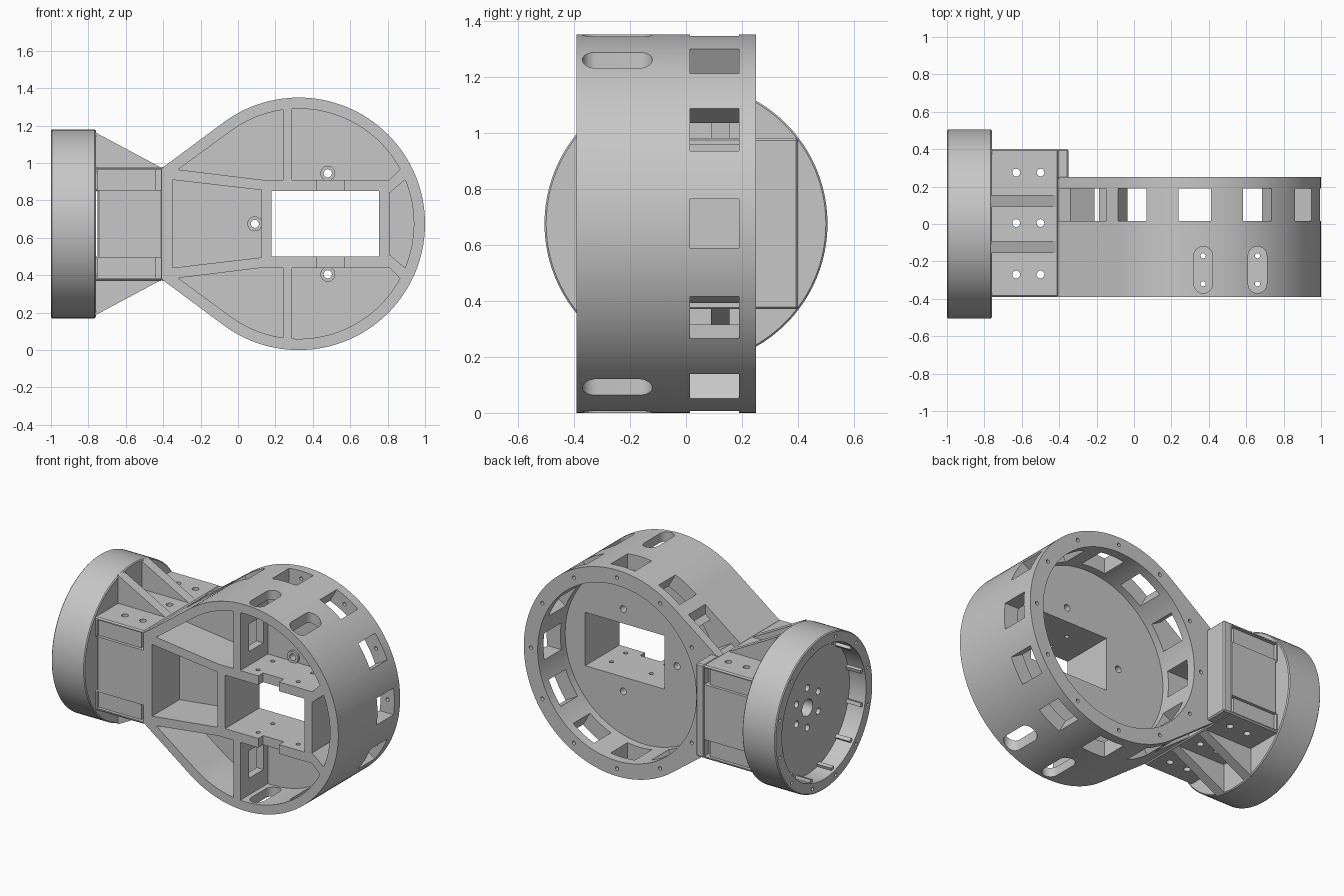
import bpy, bmesh, math
from math import cos, sin, radians

cube = bpy.data.objects.get("Cube")
if cube:
    bpy.data.objects.remove(cube, do_unlink=True)

grey = bpy.data.materials.new("plain grey")
grey.use_nodes = True
grey.diffuse_color = (0.57, 0.57, 0.57, 1)
grey.node_tree.nodes["Principled BSDF"].inputs["Base Color"].default_value = (0.57, 0.57, 0.57, 1)

CX, CZ = 0.325, 0.675      # centre of the round body
R = 0.675
FRONT, BACK = -0.39, 0.25
FLOOR = -0.105             # front pocket floor
CAVITY = -0.035            # back cavity floor


def place(axis, u, v, w):
    return {"x": (w, u, v), "y": (u, w, v), "z": (u, v, w)}[axis]


def solid(name, pieces):
    """One mesh from prisms: (axis, outline, low, high)."""
    bm = bmesh.new()
    for axis, outline, lo, hi in pieces:
        a = [bm.verts.new(place(axis, u, v, lo)) for u, v in outline]
        b = [bm.verts.new(place(axis, u, v, hi)) for u, v in outline]
        bm.faces.new(a)
        bm.faces.new(b[::-1])
        for i in range(len(a)):
            j = (i + 1) % len(a)
            bm.faces.new((a[j], a[i], b[i], b[j]))
    bmesh.ops.recalc_face_normals(bm, faces=bm.faces)
    me = bpy.data.meshes.new(name)
    bm.to_mesh(me)
    bm.free()
    ob = bpy.data.objects.new(name, me)
    bpy.context.collection.objects.link(ob)
    me.materials.append(grey)
    return ob


def cut(ob, pieces):
    cutter = solid("cutter", pieces)
    cutter.hide_render = True
    mod = ob.modifiers.new("cut", "BOOLEAN")
    mod.operation, mod.solver, mod.object = "DIFFERENCE", "EXACT", cutter
    bpy.context.view_layer.objects.active = ob
    bpy.ops.object.modifier_apply(modifier=mod.name)
    bpy.data.objects.remove(cutter, do_unlink=True)


def bevel(ob, width):
    mod = ob.modifiers.new("bevel", "BEVEL")
    mod.width, mod.segments, mod.limit_method = width, 1, "ANGLE"
    mod.angle_limit = radians(40)
    bpy.context.view_layer.objects.active = ob
    bpy.ops.object.modifier_apply(modifier=mod.name)


def arc(u, v, r, a0, a1, n):
    steps = [radians(a0 + (a1 - a0) * i / n) for i in range(n + 1)]
    return [(u + r * cos(t), v + r * sin(t)) for t in steps]


def circle(u, v, r, n=16):
    return arc(u, v, r, 0, 360, n)[:-1]


def rect(u0, u1, v0, v1):
    return [(u0, v0), (u1, v0), (u1, v1), (u0, v1)]


def flip(outline):
    return [(u, 2 * CZ - v) for u, v in outline]


def both(axis, outline, lo, hi):
    """A piece and its copy mirrored top to bottom."""
    if axis == "z":
        return [(axis, outline, lo, hi), (axis, outline, 2 * CZ - hi, 2 * CZ - lo)]
    return [(axis, outline, lo, hi), (axis, flip(outline), lo, hi)]


def radial_box(angle, r0, r1, half):
    t = radians(angle)
    corners = [(r0, -half), (r1, -half), (r1, half), (r0, half)]
    return [(a * cos(t) - b * sin(t), a * sin(t) + b * cos(t)) for a, b in corners]


# Teardrop housing with a round cavity at the back
TAN = 126.6
outline = [(-0.41, 0.38)] + arc(CX, CZ, R, -TAN, TAN, 90) + [(-0.41, 0.97)]
body = solid("housing", [("y", outline, FRONT, BACK)])
cut(body, [("y", circle(CX, CZ, 0.575, 96), CAVITY, 0.5)])

# Front pockets between the ribs
r = R - 0.06
upper_left = arc(CX, CZ, r, 98, TAN, 12) + [(-0.32, 0.965), (0.13, 0.91), (0.24, 0.91)]
upper_right = arc(CX, CZ, r, 28.4, 93.3, 24) + [(0.29, 0.91), (0.81, 0.91)]
right = arc(CX, CZ, r, -22.5, 22.5, 16) + [(0.81, 0.84), (0.81, 0.51)]
left = [(-0.35, 0.91), (0.125, 0.855), (0.125, 0.495), (-0.35, 0.44)]
cut(body, both("y", upper_left, -0.6, FLOOR) + both("y", upper_right, -0.6, FLOOR)
    + [("y", right, -0.6, FLOOR), ("y", left, -0.6, FLOOR)])

# Rectangular opening, with a shallow notch in its front edges
cut(body, [("y", rect(0.18, 0.755, 0.5, 0.85), -0.6, 0.1)])
cut(body, both("y", rect(0.42, 0.57, 0.84, 0.92), -0.6, FRONT + 0.05))

# Windows around the back ring, with a screw hole beside each
windows, screws = [], []
for k in range(12):
    a = 30 * k
    reach = 0.72 if k == 6 else 0.9
    box = [(CX + u, CZ + v) for u, v in radial_box(a, 0.5, reach, 0.0875)]
    windows.append(("y", box, 0.015, 0.19))
    t = radians(a)
    screws.append(("y", circle(CX + 0.625 * cos(t), CZ + 0.625 * sin(t), 0.012, 12), 0.15, 0.4))
cut(body, windows)
cut(body, screws)

# Relief in the straight flanks around the windows next to the neck
relief = [(-0.405, 0.91), (-0.15, 1.1), (-0.15, 1.3), (-0.405, 1.3)]
cut(body, both("y", relief, 0.015, 0.19))

# Tool slots in the outer wall and the screw holes beneath them
slots, holes = [], []
for x in (0.37, 0.66):
    slot = arc(x, -0.17, 0.05, 0, 180, 12) + arc(x, -0.32, 0.05, 180, 360, 12)
    slots += both("z", slot, 1.0, 1.6)
    for y in (-0.17, -0.32):
        holes += both("z", circle(x, y, 0.014, 12), 0.8, 0.98)
cut(body, slots)
cut(body, holes)

# Windows in the vertical ribs
cut(body, both("x", rect(-0.3, -0.15, 1.0, 1.18), 0.2, 0.34))

# Screw holes through the partition, each with a low boss
spots = [(0.48, 0.945), (0.09, CZ), (0.48, 0.405)]
drills = [("y", circle(x, z, 0.022), -0.3, 0.1) for x, z in spots]
cut(body, drills)
bosses = solid("screw_bosses", [("y", circle(x, z, 0.04, 24), FLOOR - 0.015, FLOOR + 0.01)
                                for x, z in spots])
cut(bosses, drills)

# Neck block with its gap against the hub
profile = [(-0.77, 0.37), (-0.405, 0.37), (-0.405, 0.98), (-0.77, 0.98),
           (-0.77, 0.85), (-0.75, 0.85), (-0.75, 0.5), (-0.77, 0.5)]
neck = solid("neck_block", [("y", profile, FRONT, 0.4)])
bevel(neck, 0.008)

# Sunken strips along the block's front and back, deeper beside the housing
for x0, x1, depth in ((-0.75, -0.44, 0.02), (-0.44, -0.412, 0.05)):
    strip = rect(x0, x1, 0.855, 0.965)
    cut(neck, both("y", strip, -0.5, FRONT + depth) + both("y", strip, 0.4 - depth, 0.5))
cut(neck, [("z", circle(x, y, 0.021), 0, 1.4)
           for x in (-0.63, -0.5) for y in (-0.27, 0.005, 0.275)])

# End plate of the neck behind the housing
plate = solid("neck_end_plate", [("y", rect(-0.412, -0.35, 0.37, 0.98), BACK - 0.01, 0.4)])
bevel(plate, 0.008)

# Sloping gussets between neck and hub
wedge = [(-0.77, 0.96), (-0.41, 0.96), (-0.41, 0.975), (-0.765, 1.165)]
solid("gussets", both("y", wedge, 0.09, 0.155) + both("y", wedge, -0.155, -0.09))

# Round hub, open to the outside
hub = solid("hub", [("x", circle(0, CZ, 0.505, 96), -1.0, -0.76)])
bevel(hub, 0.006)
cut(hub, [("x", circle(0, CZ, 0.435, 96), -1.2, -0.88)])
bolts = [("x", circle(0, CZ, 0.055, 32), -0.95, -0.7)]
rim_holes, ribs = [], []
for k in range(6):
    t = radians(60 * k + 30)
    bolts.append(("x", circle(0.13 * cos(t), CZ + 0.13 * sin(t), 0.022), -0.95, -0.7))
for k in range(12):
    t = radians(30 * k + 15)
    rim_holes.append(("x", circle(0.47 * cos(t), CZ + 0.47 * sin(t), 0.011, 12), -1.1, -0.92))
    rib = [(u, CZ + v) for u, v in radial_box(30 * k + 15, 0.415, 0.445, 0.012)]
    ribs.append(("x", rib, -0.985, -0.87))
cut(hub, bolts)
cut(hub, rim_holes)
solid("hub_inner_ribs", ribs)

# Smooth the round walls, keep the edges sharp
bpy.ops.object.select_all(action="DESELECT")
for ob in (body, hub, bosses):
    ob.select_set(True)
    bpy.context.view_layer.objects.active = ob
bpy.ops.object.shade_smooth_by_angle(angle=radians(25))
